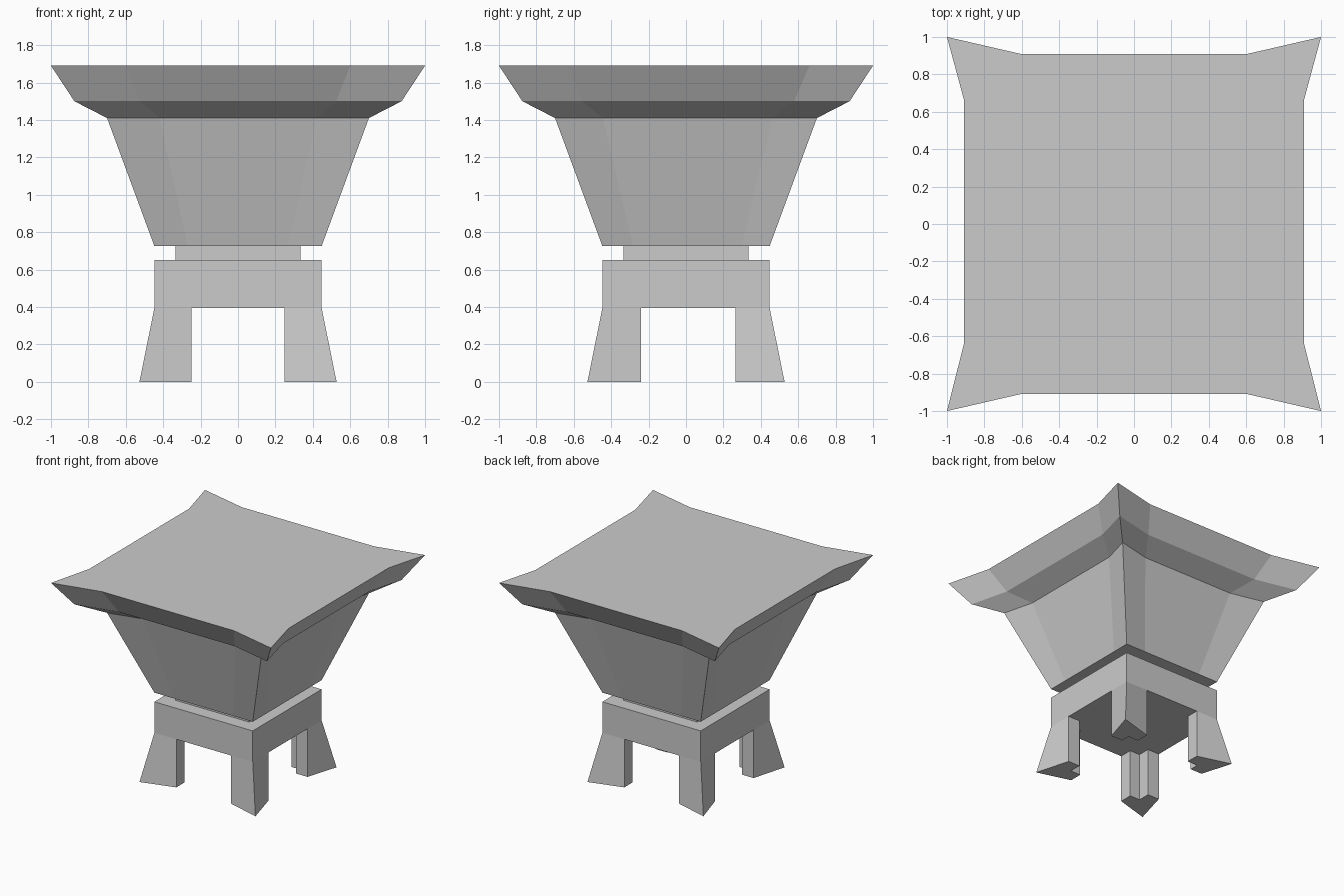
import bpy, bmesh

if "Cube" in bpy.data.objects:
    bpy.data.objects.remove(bpy.data.objects["Cube"])


def loft(name, rings, cap_bottom=True, cap_top=True):
    """Skin a stack of equal-length point rings into one flat-shaded object."""
    bm = bmesh.new()
    rows = [[bm.verts.new(p) for p in ring] for ring in rings]
    n = len(rows[0])
    for low, high in zip(rows, rows[1:]):
        for i in range(n):
            j = (i + 1) % n
            bm.faces.new((low[i], low[j], high[j], high[i]))
    if cap_bottom:
        bm.faces.new(rows[0][::-1])
    if cap_top:
        bm.faces.new(rows[-1])
    bmesh.ops.recalc_face_normals(bm, faces=bm.faces)
    # orient outward even when a cap is left open
    if bm.calc_volume(signed=True) < 0:
        bmesh.ops.reverse_faces(bm, faces=bm.faces)
    mesh = bpy.data.meshes.new(name)
    bm.to_mesh(mesh)
    bm.free()
    obj = bpy.data.objects.new(name, mesh)
    bpy.context.collection.objects.link(obj)
    return obj


def square(r, z):
    return [(-r, -r, z), (r, -r, z), (r, r, z), (-r, r, z)]


def horned_square(r, inset, z):
    """Square with pulled-out corners: each side dips inward by inset."""
    e, b, lo, hi = r - inset, 0.6 * r, -0.635 * r, 0.66 * r
    pts = [(-r, -r), (-b, -e), (b, -e),
           (r, -r), (e, lo), (e, hi),
           (r, r), (b, e), (-b, e),
           (-r, r), (-e, hi), (-e, lo)]
    return [(x, y, z) for x, y in pts]


# Flaring bowl with its two-step horned rim and flat top
loft("bowl", [horned_square(0.447, 0.0, 0.725),
              horned_square(0.70, 0.065, 1.41),
              horned_square(0.875, 0.08, 1.50),
              horned_square(1.0, 0.092, 1.69)])

# Recessed neck between bowl and base
loft("neck", [square(0.335, 0.65), square(0.335, 0.725)], False, False)

# Square base block
loft("base_block", [square(0.447, 0.395), square(0.447, 0.65)])


# L-shaped corner legs whose outer corner flares out toward the ground
def leg_ring(sx, sy, corner, z):
    ex = 0.248
    ey = 0.265 if sy > 0 else 0.24
    o, i = 0.447, 0.34
    pts = [(corner, corner), (o, ey), (i, ey), (i, i), (ex, i), (ex, o)]
    return [(sx * x, sy * y, z) for x, y in pts]


for side, sx in (("left", -1), ("right", 1)):
    for end, sy in (("front", -1), ("back", 1)):
        loft(f"{end}_{side}_leg", [leg_ring(sx, sy, 0.527, 0.0),
                                   leg_ring(sx, sy, 0.447, 0.395)],
             cap_top=False)
